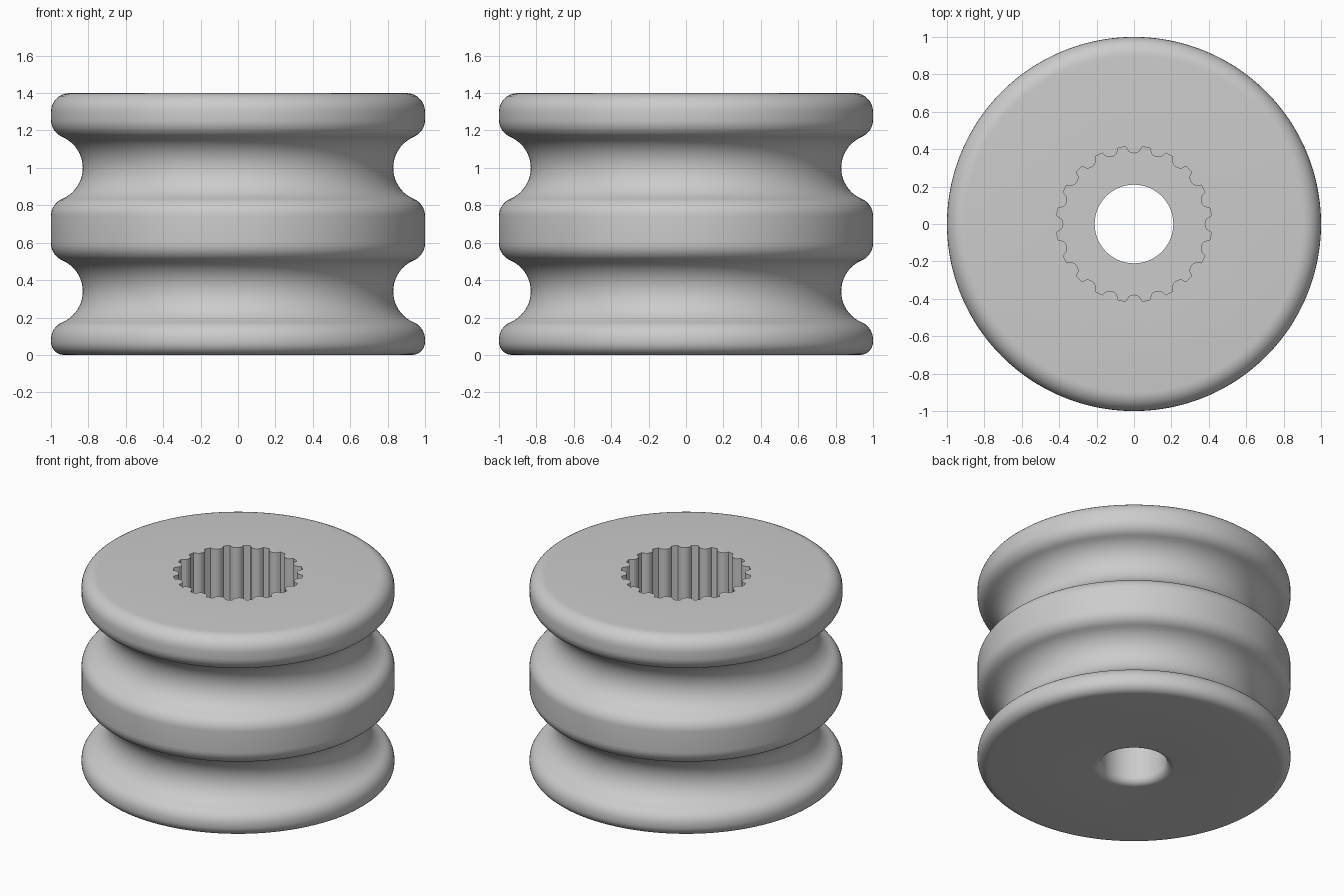
import bpy, bmesh, math

cube = bpy.data.objects.get("Cube")
if cube:
    bpy.data.objects.remove(cube, do_unlink=True)

HEIGHT = 1.4
SEGMENTS = 240          # twelve steps per spline tooth
TEETH = 20
GROOVE_R, GROOVE_X = 0.18, 1.01
LIP_R = 0.1             # rounding between groove and rim
SPLINE_DEPTH = 0.8

grey = bpy.data.materials.new("plain_grey")
grey.use_nodes = True
colour = (0.6, 0.6, 0.6, 1)
grey.diffuse_color = colour
grey.node_tree.nodes["Principled BSDF"].inputs["Base Color"].default_value = colour


def arc(cx, cz, r, start, end, steps=8):
    """Points on an arc, angles in degrees."""
    angles = [math.radians(start + (end - start) * i / steps) for i in range(steps + 1)]
    return [(cx + r * math.cos(a), cz + r * math.sin(a)) for a in angles]


def groove(z):
    """Concave rope groove with a tangent lip below and above."""
    reach = GROOVE_R + LIP_R
    lip_x = 1 - LIP_R
    dz = math.sqrt(reach ** 2 - (GROOVE_X - lip_x) ** 2)
    tilt = math.degrees(math.atan2(dz, GROOVE_X - lip_x))
    return (arc(lip_x, z - dz, LIP_R, 0, tilt)
            + arc(GROOVE_X, z, GROOVE_R, 180 + tilt, 180 - tilt, 20)[1:-1]
            + arc(lip_x, z + dz, LIP_R, -tilt, 0))


def spline_radius(angle):
    """Toothed bore: rounded ribs pointing inwards."""
    pitch = 2 * math.pi / TEETH
    offset = abs((angle + pitch / 2) % pitch - pitch / 2) / math.radians(6)
    return 0.415 - 0.037 * math.sqrt(max(0, 1 - offset ** 2))


# Closed section: outside upwards, then down through the bore
profile = arc(0.93, 0.07, 0.07, -90, 0)
profile += groove(0.34) + groove(1.0)
profile += arc(0.9, HEIGHT - 0.1, 0.1, 0, 90)
profile += [("spline", HEIGHT), ("spline", HEIGHT - SPLINE_DEPTH)]
profile += [(0.21, HEIGHT - SPLINE_DEPTH)]
profile += arc(0.26, 0.05, 0.05, 180, 270)

# Sweep the section around the vertical axis
bm = bmesh.new()
rings = []
for radius, z in profile:
    ring = []
    for i in range(SEGMENTS):
        a = 2 * math.pi * i / SEGMENTS
        r = spline_radius(a) if radius == "spline" else radius
        ring.append(bm.verts.new((r * math.cos(a), r * math.sin(a), z)))
    rings.append(ring)
for k, low in enumerate(rings):
    high = rings[(k + 1) % len(rings)]
    for i in range(SEGMENTS):
        j = (i + 1) % SEGMENTS
        bm.faces.new((low[i], low[j], high[j], high[i]))
bmesh.ops.recalc_face_normals(bm, faces=bm.faces)

mesh = bpy.data.meshes.new("grooved_roller")
bm.to_mesh(mesh)
bm.free()
mesh.materials.append(grey)
roller = bpy.data.objects.new("grooved_roller", mesh)
bpy.context.collection.objects.link(roller)
bpy.ops.object.select_all(action="DESELECT")
roller.select_set(True)
bpy.context.view_layer.objects.active = roller
bpy.ops.object.shade_smooth_by_angle(angle=math.radians(35))
